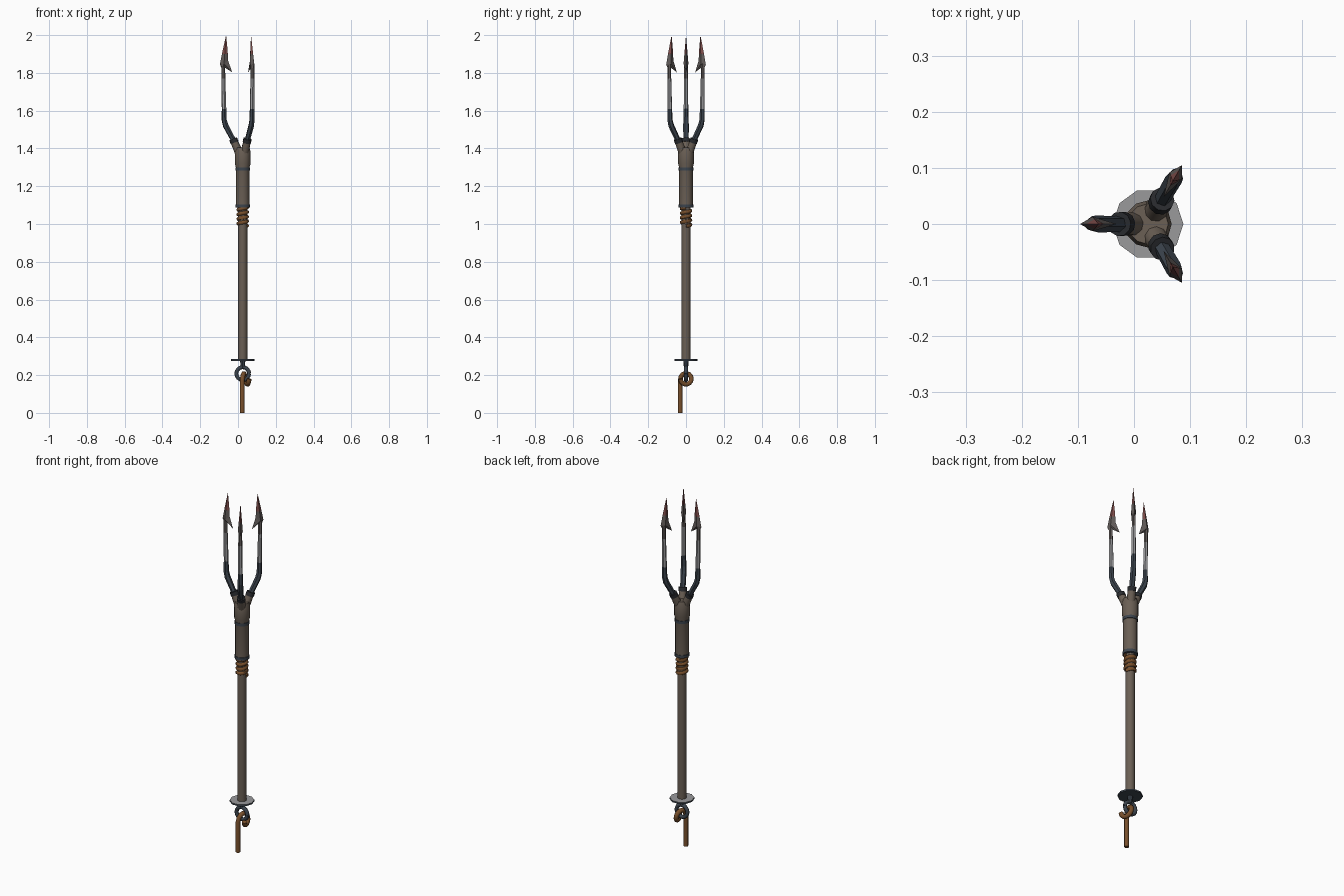
import bpy, bmesh, math
from mathutils import Vector, Matrix

if "Cube" in bpy.data.objects:
    bpy.data.objects.remove(bpy.data.objects["Cube"])

CX = 0.025  # shaft axis


def mat(name, r, g, b):
    m = bpy.data.materials.new(name)
    m.diffuse_color = (r, g, b, 1)
    m.use_nodes = True
    m.node_tree.nodes["Principled BSDF"].inputs["Base Color"].default_value = m.diffuse_color
    return m


WOOD = mat("taupe", 0.145, 0.115, 0.09)
STEEL = mat("dark blue steel", 0.045, 0.058, 0.075)
SILVER = mat("worn silver", 0.32, 0.32, 0.33)
BLACK = mat("blackened steel", 0.022, 0.024, 0.028)
ROPE = mat("brown rope", 0.19, 0.08, 0.025)
RED = mat("stained red", 0.21, 0.075, 0.07)
HEAD = mat("tarnished head", 0.12, 0.105, 0.10)


def finish(name, bm, mats, angle=40):
    bmesh.ops.recalc_face_normals(bm, faces=bm.faces)
    me = bpy.data.meshes.new(name)
    bm.to_mesh(me)
    bm.free()
    for m in mats:
        me.materials.append(m)
    ob = bpy.data.objects.new(name, me)
    bpy.context.collection.objects.link(ob)
    if angle:
        bpy.ops.object.select_all(action='DESELECT')
        ob.select_set(True)
        bpy.context.view_layer.objects.active = ob
        bpy.ops.object.shade_smooth_by_angle(angle=math.radians(angle))
    return ob


def tube(bm, pts, radii, n=8):
    """Sweep a polygon along a path with a radius per point, capped."""
    pts = [Vector(p) for p in pts]
    if not isinstance(radii, (list, tuple)):
        radii = [radii] * len(pts)
    rings, u = [], None
    for i, p in enumerate(pts):
        t = (pts[min(i + 1, len(pts) - 1)] - pts[max(i - 1, 0)]).normalized()
        if u is None:
            u = t.orthogonal().normalized()
        u = (u - t * u.dot(t)).normalized()
        v = t.cross(u)
        rings.append([bm.verts.new(p + radii[i] * (math.cos(a) * u + math.sin(a) * v))
                      for a in (2 * math.pi * k / n for k in range(n))])
    for a, b in zip(rings, rings[1:]):
        for k in range(n):
            bm.faces.new((a[k], a[(k + 1) % n], b[(k + 1) % n], b[k]))
    bm.faces.new(rings[0])
    bm.faces.new(rings[-1])


def lathe(name, profile, material, n=12):
    """Revolve (radius, z) points round the shaft axis."""
    bm = bmesh.new()
    rings = [[bm.verts.new((CX + r * math.cos(2 * math.pi * k / n),
                            r * math.sin(2 * math.pi * k / n), z)) for k in range(n)]
             for r, z in profile]
    for a, b in zip(rings, rings[1:]):
        for k in range(n):
            bm.faces.new((a[k], a[(k + 1) % n], b[(k + 1) % n], b[k]))
    bm.faces.new(rings[0])
    bm.faces.new(rings[-1])
    return finish(name, bm, [material])


# shaft, head sleeve, bands, butt plate
lathe("shaft", [(0.024, 0.28), (0.024, 1.10)], WOOD)
lathe("sleeve", [(0.036, 1.09), (0.036, 1.30), (0.042, 1.32), (0.042, 1.38), (0.036, 1.405)], WOOD)
lathe("lower_band", [(0.039, 1.088), (0.039, 1.104)], STEEL)
lathe("upper_band", [(0.039, 1.282), (0.039, 1.298)], STEEL)
plate = lathe("butt_plate", [(0.063, 0.275), (0.063, 0.284)], SILVER, 10)
plate.data.materials.append(STEEL)
for f in plate.data.polygons:
    if f.normal.z < 0.5:
        f.material_index = 1
lathe("eye_stem", [(0.011, 0.235), (0.014, 0.28)], STEEL, 8)

# rope binding wound below the sleeve
bm = bmesh.new()
N = 56
tube(bm, [(CX + 0.024 * math.cos(a), 0.024 * math.sin(a), 0.99 + 0.098 * i / N)
          for i, a in ((i, 2 * math.pi * 4 * i / N) for i in range(N + 1))], 0.010, 6)
finish("rope_binding", bm, [ROPE], 60)

# eye ring under the plate
bm = bmesh.new()
tube(bm, [(CX + 0.034 * math.cos(a), 0, 0.208 + 0.034 * math.sin(a))
          for a in (2 * math.pi * i / 16 for i in range(17))], 0.0105, 8)
finish("eye_ring", bm, [STEEL], 60)

# rope looped through the ring with a hanging end
bm = bmesh.new()
path = [(0.022, -0.031, 0.0), (0.022, -0.031, 0.17)]
for i in range(1, 15):
    a = math.pi - i * 2 * math.pi / 14
    path.append((0.022 + 0.038 * i / 14, 0.029 * math.cos(a), 0.18 + 0.029 * math.sin(a)))
tube(bm, path, 0.0125, 8)
finish("hanging_rope", bm, [ROPE], 60)


def prong(idx, ang):
    place = Matrix.Translation((CX, 0, 0)) @ Matrix.Rotation(ang, 4, 'Z')

    # angled socket and its collar
    bm = bmesh.new()
    tube(bm, [(0.012, 0, 1.36), (0.047, 0, 1.44)], [0.023, 0.0195], 10)
    bm.transform(place)
    finish(f"socket_{idx}", bm, [WOOD])
    bm = bmesh.new()
    tube(bm, [(0.043, 0, 1.431), (0.051, 0, 1.451)], 0.022, 10)
    bm.transform(place)
    finish(f"socket_collar_{idx}", bm, [BLACK])

    # bent tine, coloured by height
    bm = bmesh.new()
    tube(bm, [(0.047, 0, 1.44), (0.090, 0, 1.52), (0.098, 0, 1.55), (0.099, 0, 1.61),
              (0.102, 0, 1.77), (0.103, 0, 1.85)],
         [0.014, 0.0155, 0.014, 0.0125, 0.0105, 0.010], 6)
    for f in bm.faces:
        z = f.calc_center_median().z
        f.material_index = 0 if z < 1.6 else 1 if z < 1.78 else 2
    bm.transform(place)
    finish(f"tine_{idx}", bm, [STEEL, SILVER, HEAD], 0)

    # barbed head: ridged blade with an inward hook
    bm = bmesh.new()
    outline = [(0.088, 2.0), (0.108, 1.91), (0.121, 1.845), (0.112, 1.825), (0.094, 1.828),
               (0.056, 1.803), (0.077, 1.865), (0.080, 1.92)]
    rim = [bm.verts.new((r, 0, z)) for r, z in outline]
    for s in (-1, 1):
        ridge = bm.verts.new((0.099, 0.013 * s, 1.848))
        for k in range(len(rim)):
            bm.faces.new((rim[k], rim[(k + 1) % len(rim)], ridge))
    bmesh.ops.bisect_plane(bm, geom=bm.verts[:] + bm.edges[:] + bm.faces[:],
                           plane_co=(0, 0, 1.90), plane_no=(0, 0, 1))
    for f in bm.faces:
        f.material_index = 1 if f.calc_center_median().z > 1.90 else 0
    bm.transform(place)
    finish(f"barbed_head_{idx}", bm, [HEAD, RED], 0)


for i in range(3):
    prong(i + 1, math.pi + i * 2 * math.pi / 3)
